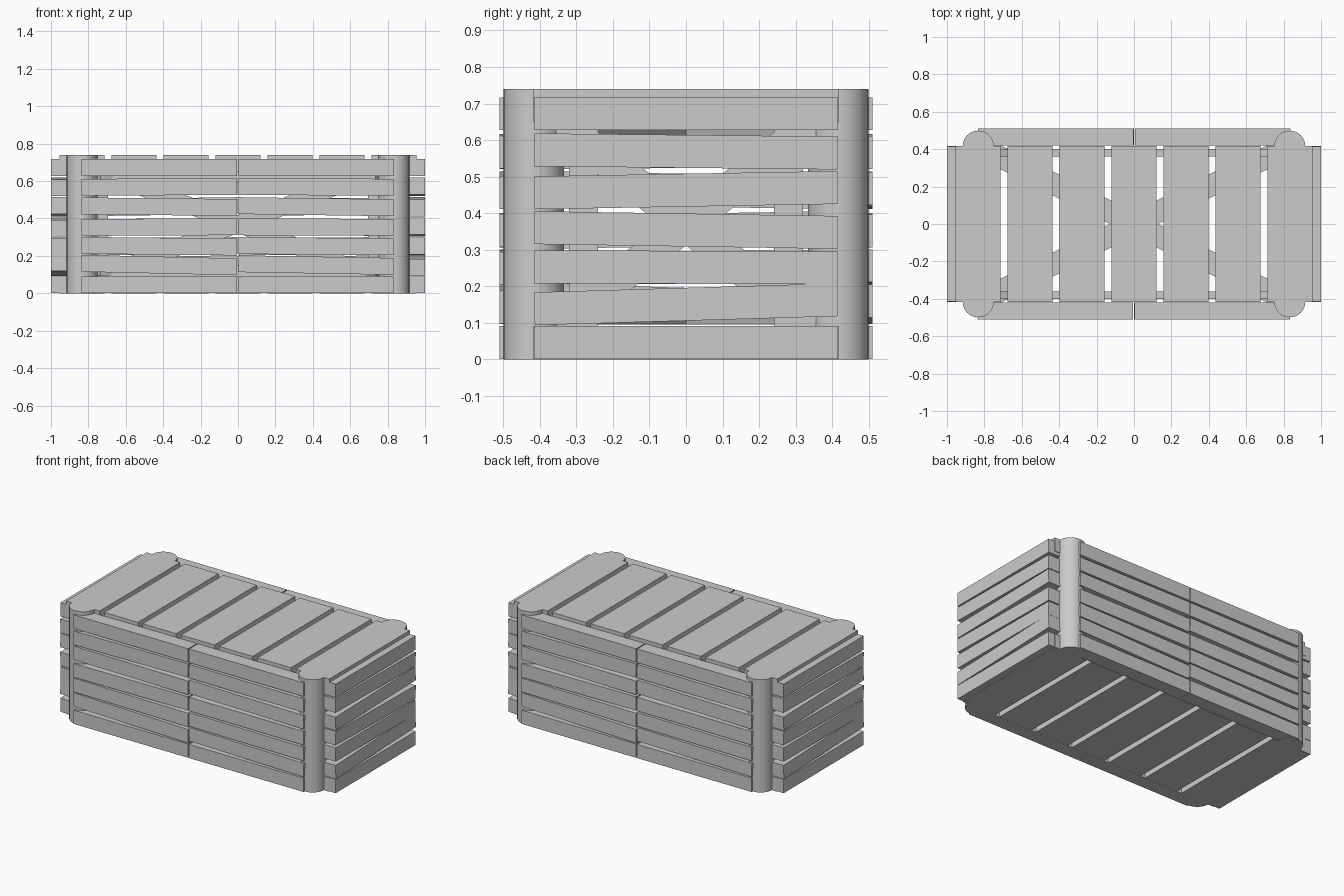
import bpy
from math import radians, atan2, hypot, degrees

if "Cube" in bpy.data.objects:
    bpy.data.objects.remove(bpy.data.objects["Cube"])


def box(name, center, size, rot=(0, 0, 0)):
    bpy.ops.mesh.primitive_cube_add(size=1, location=center,
                                    rotation=[radians(a) for a in rot])
    ob = bpy.context.object
    ob.name = name
    ob.scale = size
    return ob


HEIGHT = 0.74
ROW_Z = [0.046, 0.151, 0.252, 0.354, 0.463, 0.569, 0.672]
SLAT_H = 0.09

# rounded corner posts
for sx in (-1, 1):
    for sy in (-1, 1):
        bpy.ops.mesh.primitive_cylinder_add(vertices=32, radius=0.083, depth=HEIGHT,
                                            location=(sx * 0.833, sy * 0.416, HEIGHT / 2))
        bpy.context.object.name = "corner_post"
        bpy.ops.object.shade_smooth_by_angle()

# slightly crooked slats: two half-length runs per long side, one run per end
LEFT_TILT = [0, 1.3, 0.6, -0.3, 0.6, -0.4, 0]
RIGHT_TILT = [0, 1.0, 0.4, 0.2, 0.8, 0.3, 0]
END_TILT = [0, 1.7, -0.2, -0.9, 1.0, -0.6, 0]
for s in (-1, 1):
    for i, z in enumerate(ROW_Z):
        box("long_side_slat", (s * 0.421, s * 0.465, z), (0.832, 0.09, SLAT_H),
            (0, -s * LEFT_TILT[i] if s > 0 else LEFT_TILT[i], 0))
        box("long_side_slat", (-s * 0.418, s * 0.465, z), (0.832, 0.09, SLAT_H),
            (0, -s * RIGHT_TILT[i] if s > 0 else RIGHT_TILT[i], 0))
        box("end_slat", (s * 0.955, 0, z), (0.09, 0.83, SLAT_H), (s * END_TILT[i], 0, 0))

# lid and floor boards
for i in range(7):
    x = (i - 3) * 0.278
    box("lid_board", (x, 0, 0.695), (0.243, 0.836, 0.09))
    box("floor_board", (x, 0, 0.045), (0.243, 0.836, 0.09))

# cross braces behind every face
for s in (-1, 1):
    a = degrees(atan2(0.4, 0.8))
    for z in (0.12, 0.62):
        box("flat_brace", (0, 0, z), (2 * hypot(0.76, 0.38), 0.115, 0.05), (0, 0, s * a))
    b = degrees(atan2(0.29, 0.76))
    c = degrees(atan2(0.29, 0.36))
    for t in (-1, 1):
        box("long_side_brace", (0, t * 0.38, 0.37), (2 * hypot(0.76, 0.27), 0.04, 0.09), (0, s * b, 0))
        box("end_brace", (t * 0.87, 0, 0.37), (0.04, 2 * hypot(0.36, 0.27), 0.09), (s * c, 0, 0))

# inner frame rails
for s in (-1, 1):
    for z in (0.12, 0.62):
        box("long_rail", (0, s * 0.38, z), (1.6, 0.04, 0.06))
    for t in (-1, 1):
        box("inner_upright", (s * 0.87, t * 0.28, 0.37), (0.04, 0.08, 0.56))
        box("inner_upright", (s * 0.725, t * 0.38, 0.37), (0.06, 0.04, 0.56))
